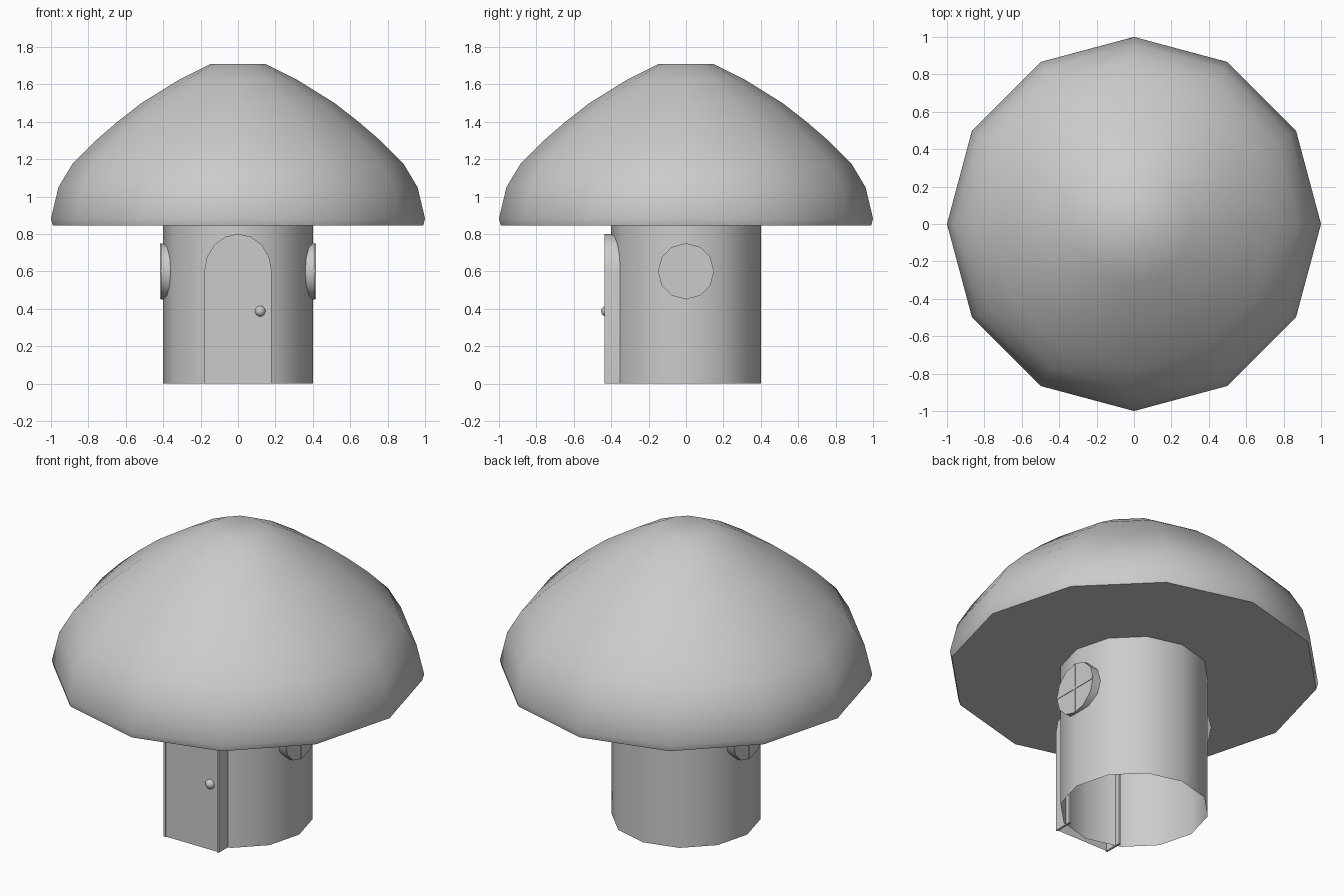
import bpy, bmesh
from math import sin, cos, pi, radians
from mathutils import Matrix

if "Cube" in bpy.data.objects:
    bpy.data.objects.remove(bpy.data.objects["Cube"])


def finish(name, bm, smooth=True):
    bmesh.ops.recalc_face_normals(bm, faces=bm.faces)
    me = bpy.data.meshes.new(name)
    bm.to_mesh(me)
    bm.free()
    ob = bpy.data.objects.new(name, me)
    bpy.context.collection.objects.link(ob)
    if smooth:
        bpy.ops.object.select_all(action='DESELECT')
        bpy.context.view_layer.objects.active = ob
        ob.select_set(True)
        bpy.ops.object.shade_smooth_by_angle(angle=radians(40))
    return ob


def lathe(name, profile, n=12, caps=True):
    bm = bmesh.new()
    rings = [[bm.verts.new((r * cos(2 * pi * i / n), r * sin(2 * pi * i / n), z))
              for i in range(n)] for r, z in profile]
    for a, b in zip(rings, rings[1:]):
        for i in range(n):
            j = (i + 1) % n
            bm.faces.new((a[i], a[j], b[j], b[i]))
    if caps:
        bm.faces.new(rings[0])
        bm.faces.new(rings[-1])
    return finish(name, bm)


def box(name, size, loc):
    bm = bmesh.new()
    bmesh.ops.create_cube(bm, size=1,
                          matrix=Matrix.Translation(loc) @ Matrix.Diagonal((*size, 1)))
    return finish(name, bm, False)


def arch(w, rise, spring=0.6, n=8):
    """Door outline from bottom right, over the top, to bottom left."""
    top = [(w * cos(pi * i / n), spring + rise * sin(pi * i / n)) for i in range(n + 1)]
    return [(w, 0)] + top + [(-w, 0)]


# Cap with flat underside
lathe("cap", [(0.99, 0.845), (1.0, 0.882), (0.96, 1.05), (0.885, 1.175), (0.767, 1.294),
              (0.644, 1.40), (0.52, 1.497), (0.313, 1.626), (0.147, 1.708)])

# Hollow stem, open at the bottom
lathe("stem", [(0.4, 0), (0.4, 0.845)], caps=False)

# Door frame: thin arched band standing out from the stem
bm = bmesh.new()
loops = [[bm.verts.new((x, y, z)) for x, z in arch(w, r)]
         for w, r, y in ((0.18, 0.2, -0.325), (0.18, 0.2, -0.436),
                         (0.168, 0.186, -0.436), (0.168, 0.186, -0.325))]
for k in range(4):
    a, b = loops[k], loops[(k + 1) % 4]
    for i in range(len(a) - 1):
        bm.faces.new((a[i], a[i + 1], b[i + 1], b[i]))
for end in (0, -1):
    bm.faces.new([l[end] for l in loops])
finish("door_frame", bm)

# Door panel just behind the frame's front edge
bm = bmesh.new()
bm.faces.new([bm.verts.new((x, -0.43, z)) for x, z in reversed(arch(0.168, 0.186))])
me_door = bpy.data.meshes.new("door")
bm.to_mesh(me_door)
bm.free()
bpy.context.collection.objects.link(bpy.data.objects.new("door", me_door))

# Door knob
bm = bmesh.new()
bmesh.ops.create_uvsphere(bm, u_segments=12, v_segments=8, radius=0.029,
                          matrix=Matrix.Translation((0.119, -0.425, 0.387)))
finish("door_knob", bm)

# Round windows with cross bars on both sides
for side, s in (("right", 1), ("left", -1)):
    bm = bmesh.new()
    bmesh.ops.create_cone(bm, cap_ends=True, segments=12, radius1=0.15, radius2=0.15, depth=0.073,
                          matrix=Matrix.Translation((s * 0.3765, 0, 0.6))
                          @ Matrix.Rotation(pi / 2, 4, 'Y'))
    finish("window_" + side, bm)
    box("window_upright_" + side, (0.012, 0.012, 0.296), (s * 0.41, 0, 0.6))
    box("window_crossbar_" + side, (0.012, 0.296, 0.012), (s * 0.41, 0, 0.6))
